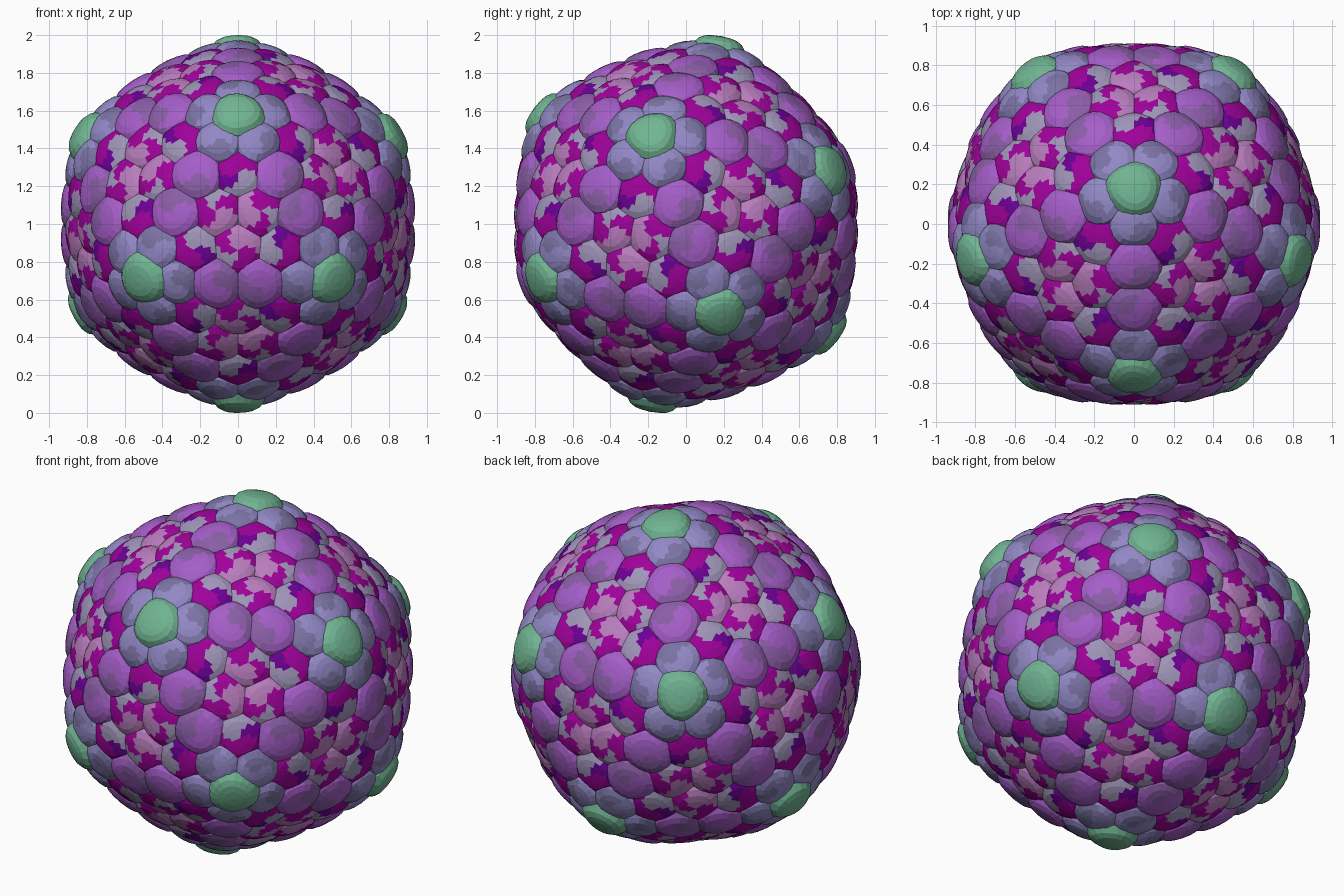
import bpy, bmesh
from math import sin, cos, radians, pi
from mathutils import Vector
from itertools import combinations

if "Cube" in bpy.data.objects:
    bpy.data.objects.remove(bpy.data.objects["Cube"])

R_VERT, R_FACE, SEG = 1.012, 0.915, 18


def material(name, rgb):
    m = bpy.data.materials.new(name)
    m.diffuse_color = [c ** 2.2 for c in rgb] + [1]
    m.use_nodes = True
    m.node_tree.nodes["Principled BSDF"].inputs["Base Color"].default_value = m.diffuse_color
    return m


MATS = {
    "green": material("green", (.44, .70, .57)),
    "slate": material("slate", (.57, .53, .77)),
    "dusk": material("dusk", (.48, .45, .64)),
    "purple": material("purple", (.64, .37, .78)),
    "plum": material("plum", (.54, .37, .65)),
    "magenta": material("magenta", (.62, .03, .60)),
    "mauve": material("mauve", (.72, .49, .74)),
    "lilac": material("lilac", (.62, .58, .72)),
    "violet": material("violet", (.42, .0, .58)),
}
NAMES = list(MATS)

# Icosahedron with one three-fold axis facing the front (-y)
ico = []
for y, rad, start in ((-.7947, .6071, 90), (-.1876, .9822, 30),
                      (.1876, .9822, 90), (.7947, .6071, 30)):
    for k in range(3):
        a = radians(start + 120 * k)
        ico.append(Vector((rad * cos(a), y, rad * sin(a))))
faces = [f for f in combinations(ico, 3)
         if all((a - b).length < 1.2 for a, b in combinations(f, 2))]

# Every lattice site on the facets, five steps per edge
sites = {}
for f in faces:
    mid = sum(f, Vector()) / 3
    for i in range(6):
        for j in range(6 - i):
            w = (i, j, 5 - i - j)
            p = sum((v * (n / 5) for v, n in zip(f, w)), Vector())
            key = tuple(round(c, 3) + 0.0 for c in p)
            kind = tuple(sorted(w, reverse=True))
            ref = p - mid if kind == (2, 2, 1) else f[w.index(max(w))] - p
            s = sites.setdefault(key, [p, kind, ref, Vector()])
            s[3] += mid.normalized()

# Part name, colour sectors, scale across, scale down
STYLE = {
    (5, 0, 0): ("vertex_caps", ["green"] * 6, 1.0, .9),
    (4, 1, 0): ("vertex_ring_domes", ["slate", "slate", "slate", "dusk", "dusk", "slate"], .98, 1.0),
    (3, 2, 0): ("edge_domes", ["purple", "purple", "purple", "plum", "plum", "purple"], 1.08, .95),
    (3, 1, 1): ("facet_outer_domes", ["magenta", "magenta", "violet", "lilac", "lilac", "magenta"], 1.08, .95),
    (2, 2, 1): ("facet_inner_domes", ["magenta", "magenta", "mauve", "mauve", "magenta", "lilac"], 1.1, .95),
}
PROFILE = ((.05, .004), (.085, .012), (.115, .030), (.14, .065), (.145, .13))


def add_dome(bm, centre, n, ref, colours, sx, sz):
    """Rounded cap whose overlaps with neighbours form the grooves."""
    u = ref - n * ref.dot(n)
    if u.length < 1e-4:
        u = n.orthogonal()
    u.normalize()
    v = n.cross(u)
    top = bm.verts.new(centre)
    prev = None
    for r, (rad, drop) in enumerate(PROFILE):
        ring = []
        for k in range(SEG):
            a = 2 * pi * k / SEG
            q = rad * sx * (1 + .035 * cos(3 * a))
            ring.append(bm.verts.new(centre + u * q * cos(a) + v * q * sin(a) - n * drop * sz))
        for k in range(SEG):
            k2 = (k + 1) % SEG
            if prev:
                fc = bm.faces.new((prev[k], ring[k], ring[k2], prev[k2]))
            else:
                fc = bm.faces.new((top, ring[k], ring[k2]))
            swirl = (0, 1, 2, 1, 1)[r]
            fc.material_index = NAMES.index(colours[(k + swirl) % SEG // 3])
        prev = ring


def make_object(name, bm):
    me = bpy.data.meshes.new(name)
    bm.to_mesh(me)
    bm.free()
    for m in MATS.values():
        me.materials.append(m)
    ob = bpy.data.objects.new(name, me)
    ob.location.z = 1.0
    bpy.context.collection.objects.link(ob)
    return ob


# Domes, one object per family
for kind, (name, colours, sx, sz) in STYLE.items():
    bm = bmesh.new()
    for p, k, ref, nsum in sites.values():
        if k != kind:
            continue
        d = p.normalized()
        t = (p.length - .7947) / (1 - .7947)
        n = (d * .6 + nsum.normalized() * .4).normalized()
        add_dome(bm, d * (R_FACE + (R_VERT - R_FACE) * t), n, ref, colours, sx, sz)
    make_object(name, bm)

# Inner shell closing the gaps beneath the domes
bm = bmesh.new()
bmesh.ops.create_icosphere(bm, subdivisions=4, radius=.85)
for fc in bm.faces:
    fc.material_index = NAMES.index("dusk")
make_object("inner_shell", bm)
